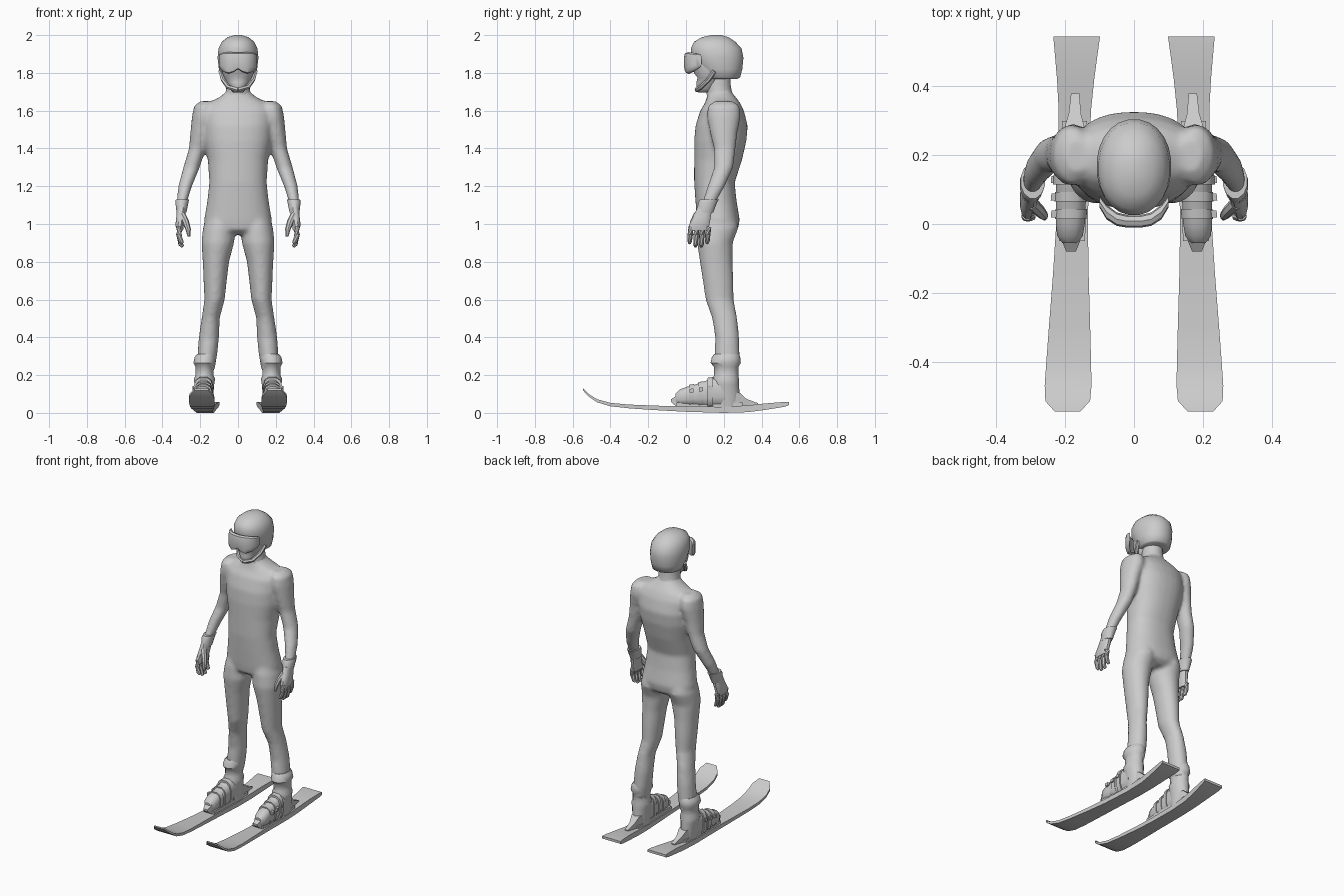
import bpy, bmesh, math
from mathutils import Vector


def loft(bm, secs, n=14, p=2.0, axis='z', side=1):
    """Skin rings (x, y, z, r1, r2) lying across the given axis; n=4 gives a box section."""
    rings = []
    for x, y, z, r1, r2 in secs:
        ring = []
        for i in range(n):
            t = 2 * math.pi * (i + 0.5) / n
            c, s = math.cos(t), math.sin(t)
            k = math.sqrt(2) if n == 4 else 1
            a = k * r1 * math.copysign(abs(c) ** (2 / p), c)
            b = k * r2 * math.copysign(abs(s) ** (2 / p), s)
            co = {'z': (x + a, y + b, z), 'y': (x + a, y, z + b), 'x': (x, y + a, z + b)}[axis]
            ring.append(bm.verts.new((co[0] * side, co[1], co[2])))
        rings.append(ring)
    for lo, hi in zip(rings, rings[1:]):
        for i in range(n):
            j = (i + 1) % n
            bm.faces.new((lo[i], lo[j], hi[j], hi[i]))
    bm.faces.new(rings[0])
    bm.faces.new(rings[-1])


def tube(bm, pts, n=8):
    """Tapered tube through points (x, y, z, r)."""
    rings = []
    for k, q in enumerate(pts):
        a, b = Vector(pts[max(k - 1, 0)][:3]), Vector(pts[min(k + 1, len(pts) - 1)][:3])
        rot = (b - a).to_track_quat('Z', 'Y')
        rings.append([bm.verts.new(Vector(q[:3]) + rot @ Vector((
            q[3] * math.cos(2 * math.pi * i / n), q[3] * math.sin(2 * math.pi * i / n), 0)))
            for i in range(n)])
    for lo, hi in zip(rings, rings[1:]):
        for i in range(n):
            j = (i + 1) % n
            bm.faces.new((lo[i], lo[j], hi[j], hi[i]))
    bm.faces.new(rings[0])
    bm.faces.new(rings[-1])


def finish(name, bm, mirror=False, angle=40):
    bmesh.ops.recalc_face_normals(bm, faces=bm.faces[:])
    me = bpy.data.meshes.new(name)
    bm.to_mesh(me)
    bm.free()
    me.shade_smooth()
    me.set_sharp_from_angle(angle=math.radians(angle))
    ob = bpy.data.objects.new(name, me)
    bpy.context.collection.objects.link(ob)
    if mirror:
        ob.modifiers.new("mirror", 'MIRROR').use_mirror_merge = False
    return ob


# Race suit: torso, arms and legs fused into one skin
bm = bmesh.new()
torso = [  # z, half width, front y, back y
    (1.74, .055, .13, .235), (1.70, .062, .115, .24), (1.67, .10, .11, .265),
    (1.64, .16, .10, .287), (1.60, .19, .075, .307), (1.52, .187, .05, .327),
    (1.44, .18, .043, .32), (1.34, .16, .043, .297), (1.22, .152, .043, .258),
    (1.12, .163, .05, .268), (1.02, .18, .058, .285), (.97, .17, .065, .275),
    (.945, .10, .10, .24)]
loft(bm, [(0, (f + b) / 2, z, w, (b - f) / 2) for z, w, f, b in torso], 28, 2.3)
arm = [(.165, .20, 1.65, .035, .05), (.178, .20, 1.625, .055, .085), (.182, .20, 1.57, .062, .09),
       (.20, .20, 1.48, .053, .072), (.215, .205, 1.40, .045, .058), (.246, .20, 1.30, .044, .051),
       (.28, .16, 1.20, .037, .046), (.298, .12, 1.11, .027, .036)]
leg = [(.09, .17, 1.06, .07, .09), (.10, .17, .98, .086, .108), (.107, .153, .90, .087, .095),
       (.117, .16, .80, .07, .087), (.121, .17, .70, .062, .082), (.124, .178, .60, .054, .075),
       (.145, .205, .50, .048, .067), (.154, .218, .40, .054, .064), (.163, .218, .30, .052, .067),
       (.17, .218, .22, .045, .06)]
for s in (1, -1):
    loft(bm, arm, 20, side=s)
    loft(bm, leg, 20, side=s)
suit = finish("race_suit", bm)
rm = suit.modifiers.new("fuse", 'REMESH')
rm.mode, rm.voxel_size, rm.use_smooth_shade = 'VOXEL', 0.011, True
sm = suit.modifiers.new("relax", 'SMOOTH')
sm.factor, sm.iterations = 0.5, 8

# Gloves: cuff, palm, fingers and thumb
bm = bmesh.new()
loft(bm, [(.294, .125, 1.13, .036, .052), (.297, .115, 1.115, .036, .052),
          (.299, .10, 1.06, .027, .045)], 12)
loft(bm, [(.299, .10, 1.09, .024, .04), (.303, .085, 1.04, .024, .048), (.309, .07, .995, .023, .055),
          (.307, .068, .965, .017, .053)], 12, 2.5)
for k in range(4):
    y = .022 + .031 * k
    drop = (.0, -.018, -.018, .0)[k]
    tube(bm, [(.311, y + .004, .985, .016), (.313, y, .945, .015),
              (.303, y - .002, .91 + drop, .013), (.292, y - .003, .898 + drop, .008)])
tube(bm, [(.298, .06, 1.05, .02), (.277, .04, 1.01, .018), (.263, .025, .97, .014), (.26, .018, .935, .008)])
finish("glove", bm, True)

# Helmet shell with a short brim
bm = bmesh.new()
loft(bm, [(0, .195, 1.768, .08, .075), (0, .192, 1.775, .09, .095), (0, .182, 1.82, .102, .117),
          (0, .167, 1.88, .109, .138), (0, .16, 1.93, .104, .135), (0, .152, 1.965, .086, .11),
          (0, .155, 1.988, .057, .073), (0, .16, 2.0, .02, .028)], 24, 2.1)
finish("helmet", bm, angle=60)

# Face and chin
bm = bmesh.new()
loft(bm, [(0, .10, 1.695, .025, .035), (0, .11, 1.715, .042, .055), (0, .12, 1.75, .062, .066),
          (0, .12, 1.775, .074, .06), (0, .125, 1.80, .085, .085), (0, .13, 1.86, .085, .10)], 16)
finish("face", bm, angle=60)

# Goggles: lens wrapped around the face with a nose notch
bm = bmesh.new()
half = [(0, .008, 1.863, .018, .044), (.02, .008, 1.857, .019, .052), (.05, .014, 1.852, .02, .058),
        (.08, .035, 1.857, .022, .05), (.1, .065, 1.865, .018, .035)]
loft(bm, [(-x, *r) for x, *r in half[:0:-1]] + half, 10, 3.5, 'x')
finish("goggles", bm)

# Chin straps
bm = bmesh.new()
tube(bm, [(.093, .15, 1.81, .012), (.08, .12, 1.765, .012), (.052, .08, 1.725, .012), (.0, .056, 1.71, .012)], 6)
finish("chin_strap", bm, True)

# Collar
bm = bmesh.new()
loft(bm, [(0, .178, 1.685, .072, .07), (0, .176, 1.70, .066, .068), (0, .172, 1.735, .064, .066),
          (0, .172, 1.79, .06, .064)], 16)
finish("collar", bm)

# Skis: long tapered planks with raised tip and thick tail
bm = bmesh.new()
ski = [  # y, z, half width, half thickness
    (-.545, .124, .037, .005), (-.515, .093, .065, .007), (-.47, .064, .068, .008),
    (-.40, .044, .065, .009), (-.30, .034, .06, .010), (-.15, .026, .052, .012),
    (0, .02, .046, .014), (.20, .016, .045, .016), (.33, .022, .047, .018),
    (.42, .033, .054, .017), (.52, .045, .065, .013), (.545, .049, .068, .008)]
loft(bm, [(.18 - .0245 * y, y, z, w, t) for y, z, w, t in ski], 4, axis='y')
finish("ski", bm, True)

# Boots: flared leg cuff plus low foot shell
bm = bmesh.new()
loft(bm, [(.168, .215, .312, .05, .066), (.174, .212, .295, .057, .075), (.177, .21, .265, .06, .08),
          (.177, .213, .245, .05, .066), (.177, .213, .20, .048, .064), (.178, .21, .18, .058, .07),
          (.178, .21, .15, .053, .07), (.176, .213, .09, .046, .072), (.174, .213, .03, .042, .07)], 14)
loft(bm, [(.187, -.055, .075, .022, .028), (.186, -.035, .082, .038, .042), (.185, 0, .088, .043, .05),
          (.184, .05, .094, .044, .058), (.182, .10, .10, .046, .07), (.18, .15, .11, .047, .078),
          (.178, .21, .11, .045, .08)], 12, 2.6, 'y')
finish("boot", bm, True)

# Buckle straps and side clips on the boots
bm = bmesh.new()
for y, z, w, h in ((.015, .092, .047, .058), (.065, .098, .049, .067), (.115, .106, .053, .082)):
    loft(bm, [(.184, y, z, w, h), (.182, y + .028, z + .004, w, h)], 12, 2.8, 'y')
    loft(bm, [(.234, y + .004, z + .025, .008, .01), (.232, y + .024, z + .027, .008, .01)], 4, axis='y')
finish("boot_strap", bm, True)

# Bindings: toe piece, base plate and sloping heel piece
bm = bmesh.new()
loft(bm, [(.183, -.08, .065, .014, .006), (.183, -.05, .062, .026, .03), (.183, -.02, .055, .032, .03)], 4, axis='y')
loft(bm, [(.18, -.05, .04, .038, .014), (.173, .30, .04, .036, .014)], 4, axis='y')
loft(bm, [(.174, .25, .07, .036, .04), (.173, .285, .068, .028, .038), (.172, .32, .052, .018, .022),
          (.171, .38, .044, .012, .008)], 4, axis='y')
finish("binding", bm, True)
